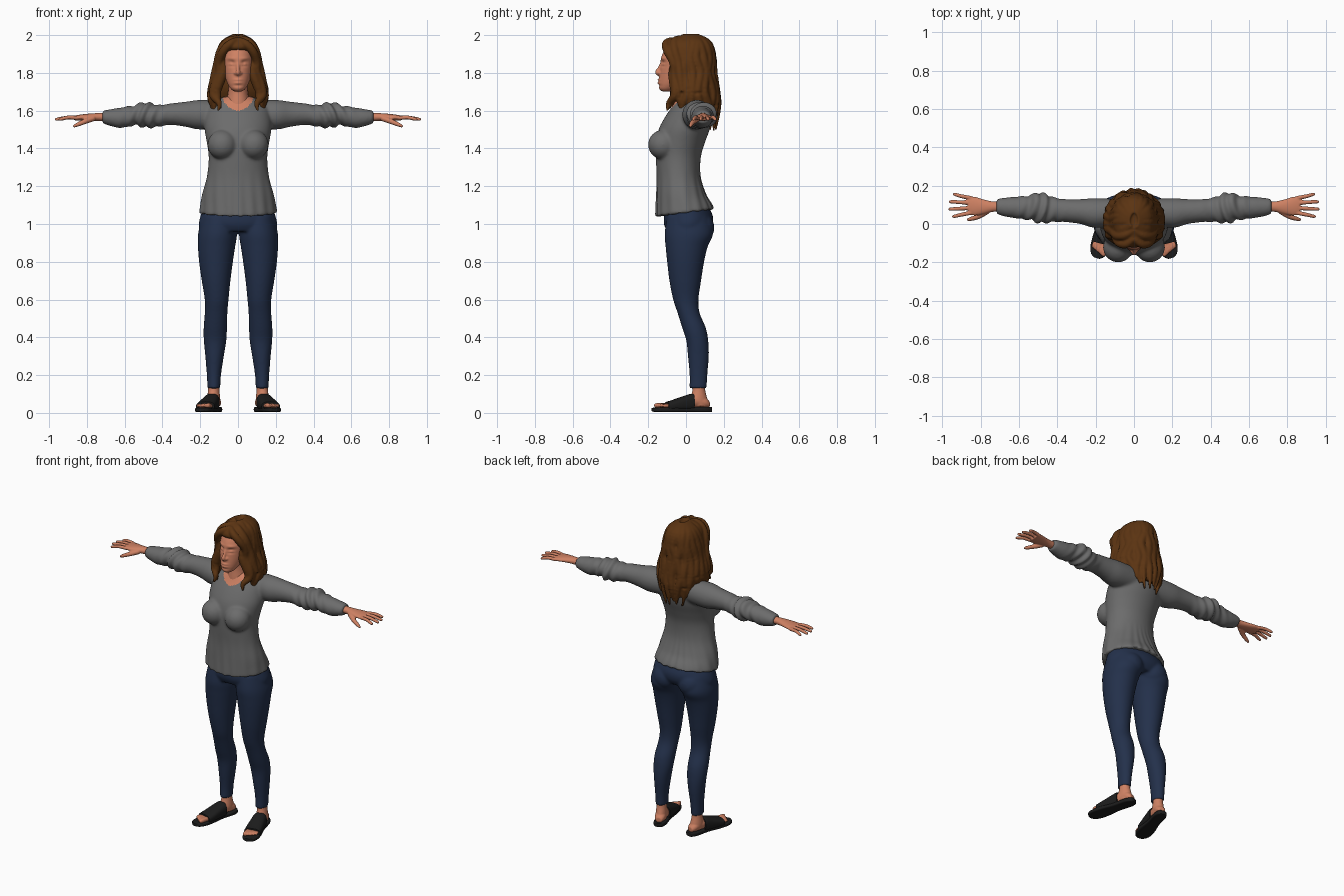
import bpy, bmesh, random
from math import sin, cos, pi, exp, atan2, radians
from mathutils import Vector, Matrix

random.seed(4)
if "Cube" in bpy.data.objects:
    bpy.data.objects.remove(bpy.data.objects["Cube"], do_unlink=True)


def material(name, *rgb):
    m = bpy.data.materials.new(name)
    m.use_nodes = True
    m.diffuse_color = (*rgb, 1)
    m.node_tree.nodes["Principled BSDF"].inputs["Base Color"].default_value = (*rgb, 1)
    return m


SKIN = material("skin", .62, .22, .125)
GREY = material("grey knit", .15, .15, .15)
NAVY = material("navy denim", .017, .03, .07)
BROWN = material("brown hair", .105, .034, .006)
BLACK = material("black rubber", .012, .012, .012)


def curve_through(rows, k=5):
    """Smooth Catmull-Rom interpolation of rows of numbers."""
    out = []
    for i in range(len(rows) - 1):
        p = [rows[max(0, min(len(rows) - 1, i + d))] for d in (-1, 0, 1, 2)]
        for j in range(k):
            t = j / k
            out.append([b + t / 2 * (c - a + t * (2*a - 5*b + 4*c - d + t * (3*(b - c) + d - a)))
                        for a, b, c, d in zip(*p)])
    return out + [list(rows[-1])]


def skin_rings(bm, rings):
    """Bridge rings of points into a closed solid."""
    loops = [[bm.verts.new(p) for p in ring] for ring in rings]
    n = len(loops[0])
    for lo, hi in zip(loops, loops[1:]):
        for i in range(n):
            bm.faces.new((lo[i], lo[(i + 1) % n], hi[(i + 1) % n], hi[i]))
    bm.faces.new(loops[0][::-1])
    bm.faces.new(loops[-1])


def loft(bm, axis, rows, n=40, power=1):
    """Rows: position on axis, then the box around each oval (or half width + depth range)."""
    rows = [(r[0], -r[1], *r[1:]) if len(r) == 4 else r for r in rows]
    u, v = [i for i in range(3) if i != axis]
    rings = []
    for t, a, b, c, d in curve_through(rows):
        ring = []
        for i in range(n):
            ca, sa = cos(2 * pi * i / n), sin(2 * pi * i / n)
            p = Vector()
            p[axis] = t
            p[u] = (a + b) / 2 + (b - a) / 2 * abs(ca) ** power * (1 if ca > 0 else -1)
            p[v] = (c + d) / 2 + (d - c) / 2 * abs(sa) ** power * (1 if sa > 0 else -1)
            ring.append(p)
        rings.append(ring)
    skin_rings(bm, rings)


def tube(bm, points, n=10):
    """Round tapered tube through (x, y, z, radius) points."""
    pts = curve_through(points)
    rings = []
    for i, p in enumerate(pts):
        t = Vector(pts[min(i + 1, len(pts) - 1)][:3]) - Vector(pts[max(i - 1, 0)][:3])
        q = t.to_track_quat('Z', 'Y')
        rings.append([Vector(p[:3]) + q @ Vector((cos(2*pi*j/n), sin(2*pi*j/n), 0)) * p[3]
                      for j in range(n)])
    skin_rings(bm, rings)


def ball(bm, centre, r):
    bmesh.ops.create_icosphere(bm, subdivisions=3, radius=r, matrix=Matrix.Translation(centre))


def place_foot(bm):
    bm.transform(Matrix.Translation((.128, .07, 0)) @ Matrix.Rotation(.26, 4, 'Z'))


def finish(name, bm, mat, mirror=False, voxel=0, smooth=4, push=None):
    """Mirror, fuse the solids into one surface, relax it and add relief along the normals."""
    if mirror:
        both = bmesh.ops.duplicate(bm, geom=bm.verts[:] + bm.edges[:] + bm.faces[:])["geom"]
        for v in both:
            if isinstance(v, bmesh.types.BMVert):
                v.co.x *= -1
    bmesh.ops.recalc_face_normals(bm, faces=bm.faces)
    me = bpy.data.meshes.new(name)
    bm.to_mesh(me)
    bm.free()
    ob = bpy.data.objects.new(name, me)
    bpy.context.collection.objects.link(ob)
    if voxel:
        fuse = ob.modifiers.new("fuse", 'REMESH')
        fuse.mode, fuse.voxel_size = 'VOXEL', voxel
        relax = ob.modifiers.new("relax", 'SMOOTH')
        relax.factor, relax.iterations = .5, smooth
        deps = bpy.context.evaluated_depsgraph_get()
        me = bpy.data.meshes.new_from_object(ob.evaluated_get(deps))
        ob.modifiers.clear()
        ob.data = me
    if push:
        moves = [v.normal * push(v.co) for v in me.vertices]
        for v, m in zip(me.vertices, moves):
            v.co += m
    me.materials.clear()
    me.materials.append(mat)
    for f in me.polygons:
        f.use_smooth = True
        f.material_index = 0
    if not voxel:
        me.set_sharp_from_angle(angle=radians(40))
    return ob


# Sweater: torso, bust and sleeves
bm = bmesh.new()
loft(bm, 2, [(1.06, .207, -.162, .15), (1.1, .2, -.16, .135), (1.16, .188, -.157, .105),
             (1.25, .165, -.155, .078), (1.35, .155, -.16, .078), (1.43, .165, -.16, .1),
             (1.5, .177, -.145, .125), (1.56, .175, -.115, .135), (1.62, .16, -.075, .13),
             (1.655, .115, -.055, .12), (1.675, .07, -.04, .1)], 60)
for v in bm.verts:
    if v.co.z < 1.15:
        v.co.z += 1.4 * v.co.y * (1.15 - v.co.z)
for s in (-1, 1):
    ball(bm, (s * .083, -.122, 1.42), .079)
    loft(bm, 0, [(s * x, *box) for x, *box in (
        (.08, 0, .13, 1.51, 1.655), (.2, -.02, .135, 1.5, 1.657), (.28, 0, .13, 1.515, 1.647),
        (.36, .01, .13, 1.525, 1.638), (.42, .01, .14, 1.515, 1.63), (.49, .005, .165, 1.51, 1.645),
        (.54, .02, .15, 1.523, 1.63), (.62, .03, .142, 1.508, 1.617), (.68, .04, .137, 1.52, 1.607),
        (.718, .052, .13, 1.533, 1.6))])


def knit_folds(p):
    x = abs(p.x)
    if x > .3:
        return .007 * exp(-((x - .5) / .08) ** 2) * sin(x * 110 + 45 * p.z + 30 * p.y)
    a = atan2(p.x, -p.y)
    return .0022 * sin(a * 17 + p.z * 6) * max(0, min(1, (1.3 - p.z) * 5))


sweater = finish("sweater", bm, GREY, voxel=.007, smooth=14, push=knit_folds)
sweater.data.materials.append(SKIN)
for f in sweater.data.polygons:
    c = f.center
    if abs(c.x) < .12 and c.z > 1.6 + 8 * c.x ** 2 + .4 * max(0, c.y + .05):
        f.material_index = 1

# Trousers: pelvis and two legs
bm = bmesh.new()
loft(bm, 2, [(1.12, .17, -.1, .1), (1.05, .196, -.115, .14), (1, .208, -.117, .142),
             (.96, .2, -.1, .12)], 50)
for s in (-1, 1):
    ball(bm, (s * .09, .068, .98), .083)
    loft(bm, 2, [(z, s * a, s * b, c, d) for z, a, b, c, d in (
        (1.04, .01, .19, -.1, .12), (.95, .005, .211, -.113, .143), (.88, .015, .212, -.108, .115),
        (.8, .027, .206, -.1, .096), (.7, .04, .192, -.088, .08), (.6, .05, .176, -.068, .066),
        (.53, .056, .176, -.045, .072), (.45, .058, .182, -.02, .105), (.38, .062, .181, .002, .118),
        (.3, .075, .173, .01, .121), (.2, .09, .165, .019, .113), (.13, .094, .162, .018, .11))])
finish("trousers", bm, NAVY, voxel=.007, smooth=8)

# Head and neck
bm = bmesh.new()
loft(bm, 2, [(1.702, .022, -.128, -.07), (1.715, .038, -.142, -.05), (1.74, .054, -.145, -.01),
             (1.78, .069, -.142, .04), (1.83, .078, -.136, .07), (1.88, .081, -.132, .08),
             (1.93, .07, -.108, .07), (1.965, .04, -.07, .04)])
loft(bm, 2, [(1.6, .075, -.07, .09), (1.65, .062, -.065, .08), (1.7, .052, -.06, .065),
             (1.78, .05, -.06, .06)])
tube(bm, [(0, -.126, 1.86, .008), (0, -.142, 1.825, .009), (0, -.153, 1.803, .012),
          (0, -.14, 1.788, .008)])
for s in (-1, 1):
    ball(bm, (s * .013, -.141, 1.798), .009)
    ball(bm, (s * .033, -.113, 1.848), .014)
    ball(bm, (s * .08, -.005, 1.81), .017)


def face_relief(p):
    if p.y > -.07:
        return 0
    x = abs(p.x)

    def bump(cx, cz, w, h):
        return exp(-((x - cx) / w) ** 2 - ((p.z - cz) / h) ** 2)
    eyes = -.009 * bump(.033, 1.856, .018, .01) - .004 * bump(.033, 1.836, .018, .006)
    brows = .004 * bump(.035, 1.877, .022, .008)
    lips = .007 * bump(0, 1.763, .02, .005) + .007 * bump(0, 1.747, .018, .006)
    return eyes + brows + lips - .004 * bump(0, 1.732, .025, .006)


finish("head", bm, SKIN, voxel=.005, smooth=4, push=face_relief)

# Hair: a core mass with wavy locks laid over it
bm = bmesh.new()
loft(bm, 2, [(1.993, .03, -.05, .05), (1.97, .08, -.105, .095), (1.93, .105, -.122, .125),
             (1.89, .11, -.06, .135), (1.8, .115, -.02, .14), (1.7, .14, 0, .155),
             (1.6, .12, .06, .16), (1.56, .1, .09, .15)])
outline = [(1.985, .03, .05), (1.95, .09, .115), (1.88, .116, .135), (1.8, .13, .142),
           (1.7, .158, .155), (1.62, .15, .168), (1.53, .12, .155)]
count = 18
for i in range(count):
    angle = radians(50 + 260 * i / (count - 1))
    phase, drop = random.uniform(0, 6), random.uniform(-.02, .025)
    front = cos(angle) > .2
    lock = []
    for j, (z, rx, ry) in enumerate(outline[:6] if front else outline):
        a = angle + .1 * sin(z * 30 + phase)
        r = .026 if j < 5 else .019
        last = j == (5 if front else 6)
        lock.append((sin(a) * (rx - .018), .02 - cos(a) * (ry - .018),
                     z - (.015 + drop if last else 0), .006 if last else r))
    tube(bm, lock)
# Parted fringe sweeping to both sides, and loose ends on the chest
for s in (-1, 1):
    tube(bm, [(0, -.075, 1.975, .016), (s * .04, -.105, 1.955, .022), (s * .078, -.098, 1.915, .023),
              (s * .098, -.07, 1.86, .022), (s * .1, -.06, 1.8, .022), (s * .122, -.055, 1.73, .026),
              (s * .13, -.06, 1.68, .022), (s * .1, -.09, 1.64, .016), (s * .105, -.1, 1.6, .006)])
    tube(bm, [(0, -.03, 1.985, .015), (s * .05, -.06, 1.968, .022), (s * .09, -.06, 1.92, .024),
              (s * .108, -.04, 1.85, .024), (s * .125, -.03, 1.77, .025), (s * .15, -.02, 1.7, .014)])
finish("hair", bm, BROWN, voxel=.006, smooth=3)

# Hands: wrist, palm, fingers and thumb
bm = bmesh.new()
loft(bm, 0, [(.68, .062, .12, 1.545, 1.59), (.73, .064, .117, 1.545, 1.588),
             (.78, .053, .127, 1.547, 1.585), (.83, .044, .142, 1.548, 1.58),
             (.865, .05, .145, 1.548, 1.574)], 24)
for i, tip in enumerate((.95, .968, .966, .945)):
    y, out = .058 + .026 * i, .012 * (i - 1.5)
    tube(bm, [(.85, y, 1.562, .011), (.9, y + out / 2, 1.564, .0105),
              (tip - .012, y + out, 1.555, .009), (tip, y + out, 1.552, .005)])
tube(bm, [(.765, .068, 1.56, .016), (.81, .04, 1.543, .014), (.85, .027, 1.526, .011),
          (.872, .022, 1.516, .006)])
finish("hands", bm, SKIN, mirror=True, voxel=.004, smooth=3)

# Feet: ankle, instep and toes
bm = bmesh.new()
loft(bm, 2, [(.17, .028, -.035, .03), (.12, .03, -.036, .032), (.07, .034, -.05, .045),
             (.035, .03, -.04, .05)], 24)
loft(bm, 1, [(.055, .02, .028, .06), (.03, .032, .025, .085), (-.02, .034, .025, .1),
             (-.09, .039, .025, .076), (-.15, .042, .025, .057), (-.2, .038, .025, .043)], 24)
for i, r in enumerate((.0135, .011, .0105, .01, .009)):
    x, reach = -.028 + .0155 * i, -.238 + .007 * i
    tube(bm, [(x * .9, -.17, .038, r), (x, reach + .015, .039, r), (x, reach, .036, r * .6)])
place_foot(bm)
finish("feet", bm, SKIN, mirror=True, voxel=.004, smooth=3)

# Slide sandals: flat sole and broad strap
bm = bmesh.new()
loft(bm, 1, [(.068, .012, .006, .03), (.058, .028, .004, .032), (.02, .039, .004, .032),
             (-.06, .038, .005, .03), (-.14, .048, .004, .03), (-.2, .049, .004, .028),
             (-.24, .036, .005, .028), (-.257, .014, .008, .026)], power=.45)
loft(bm, 1, [(-.035, .041, .012, .1), (-.05, .043, .01, .1), (-.1, .047, .008, .084),
             (-.15, .05, .008, .067), (-.178, .05, .008, .059)], power=.75)
place_foot(bm)
finish("sandals", bm, BLACK, mirror=True)
